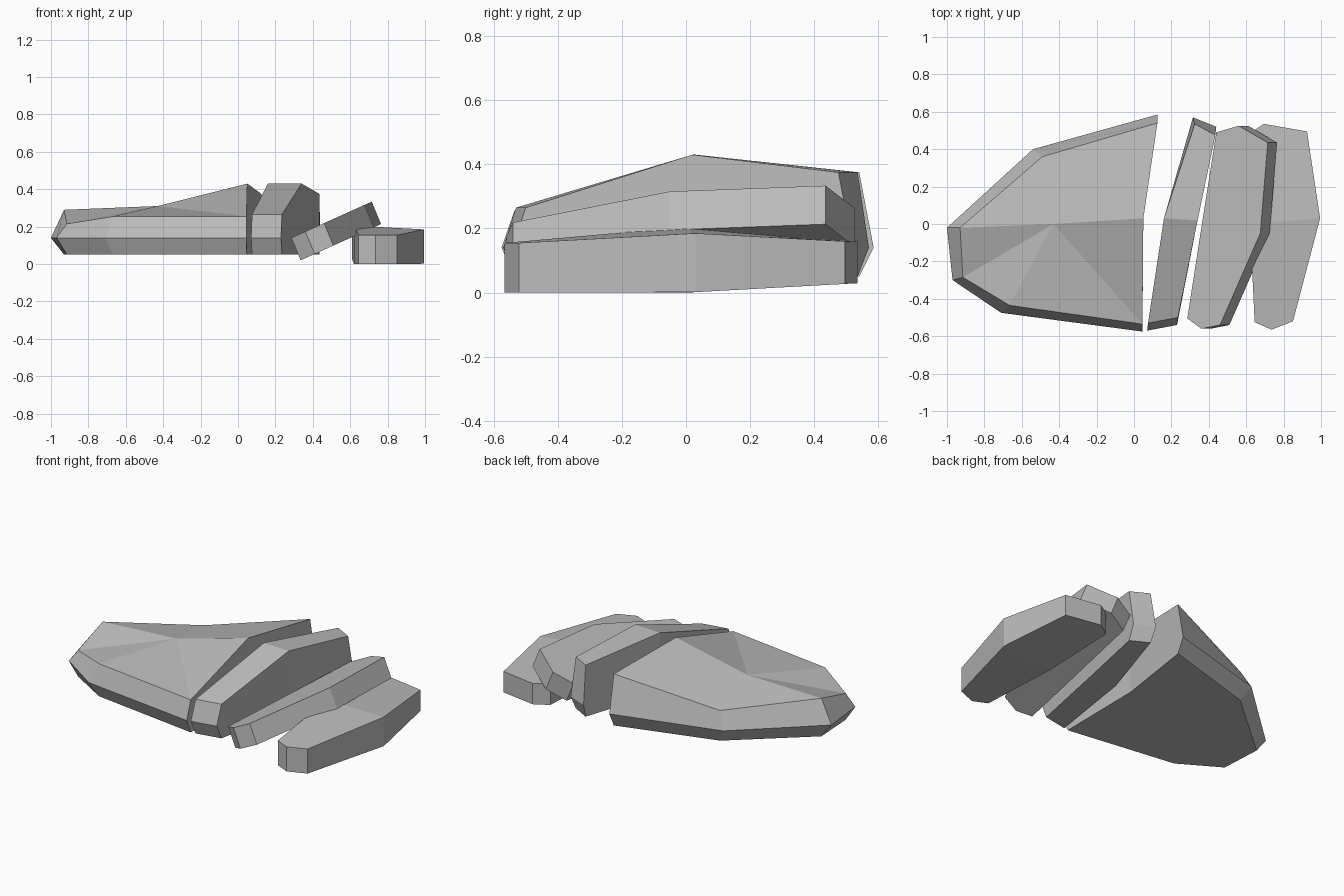
import bpy
import bmesh

default_cube = bpy.data.objects.get("Cube")
if default_cube:
    bpy.data.objects.remove(default_cube, do_unlink=True)

# One flat stone colour
stone = bpy.data.materials.new("stone_grey")
stone.use_nodes = True
stone_colour = (0.5, 0.5, 0.5, 1)
stone.diffuse_color = stone_colour
stone.node_tree.nodes["Principled BSDF"].inputs["Base Color"].default_value = stone_colour


def bridge(bm, lower, upper):
    """Join two matching closed loops with a band of quads."""
    count = len(lower)
    for i in range(count):
        j = (i + 1) % count
        bm.faces.new((lower[i], lower[j], upper[j], upper[i]))


def finish(bm, name):
    """Turn the bmesh into a flat shaded stone object."""
    bmesh.ops.recalc_face_normals(bm, faces=bm.faces)
    mesh = bpy.data.meshes.new(name)
    bm.to_mesh(mesh)
    bm.free()
    mesh.materials.append(stone)
    rock = bpy.data.objects.new(name, mesh)
    bpy.context.collection.objects.link(rock)
    return rock


def make_slice(name, first_side, second_side):
    """Slab between two cut sides. Each side runs front bottom, front middle,
    front top, peak, back top, back middle, back bottom, base middle."""
    bm = bmesh.new()
    loops = [[bm.verts.new(p) for p in side] for side in (first_side, second_side)]
    bridge(bm, *loops)
    # Each cut side bends along the line from peak to base
    for loop in loops:
        bm.faces.new([loop[i] for i in (0, 1, 2, 3, 7)])
        bm.faces.new([loop[i] for i in (7, 3, 4, 5, 6)])
    return finish(bm, name)


# Main boulder: rim at half height, smaller rings above and below
base_z, rim_z = 0.05, 0.14
rim = [(-1, -0.02), (-0.54, 0.4), (0.125, 0.585), (0.05, 0.03),
       (0.045, -0.575), (-0.71, -0.475), (-0.97, -0.3)]
crown = [(-0.93, -0.02, 0.29), (-0.49, 0.36, 0.24), (0.125, 0.54, 0.375),
         (0.05, 0.03, 0.43), (0.045, -0.535, 0.255),
         (-0.665, -0.435, 0.255), (-0.915, -0.285, 0.215)]
bm = bmesh.new()
bottom_ring = [bm.verts.new((x, y, base_z)) for x, y, z in crown]
middle_ring = [bm.verts.new((x, y, rim_z)) for x, y in rim]
top_ring = [bm.verts.new(p) for p in crown]
bridge(bm, bottom_ring, middle_ring)
bridge(bm, middle_ring, top_ring)
bm.faces.new(bottom_ring)
summit = bm.verts.new((-0.43, 0, 0.31))
for i, corner in enumerate(top_ring):
    bm.faces.new((summit, corner, top_ring[(i + 1) % len(top_ring)]))
finish(bm, "main_boulder")

# Standing slice: left and right cut outlines share the same heights
heights = [base_z, rim_z, 0.265, 0.43, 0.375, rim_z, base_z, base_z]
left_cut = [(0.075, -0.53), (0.07, -0.57), (0.075, -0.53), (0.16, 0.03),
            (0.325, 0.535), (0.315, 0.57), (0.325, 0.535), (0.16, 0.03)]
right_cut = [(0.235, -0.5), (0.23, -0.54), (0.235, -0.5), (0.34, 0.02),
             (0.435, 0.475), (0.44, 0.52), (0.435, 0.475), (0.34, 0.02)]
make_slice("standing_slice", *[
    [(x, y, z) for (x, y), z in zip(cut, heights)] for cut in (left_cut, right_cut)])

# Leaning slice: outline on a sloping plane, thickened square to the slope
outline = [(0.285, -0.505), (0.36, -0.56), (0.46, -0.54), (0.675, -0.05),
           (0.715, 0.435), (0.56, 0.525), (0.44, 0.49), (0.36, -0.02)]
slope = 0.45
upper_side = [(x, y, 0.14 + slope * (x - outline[0][0])) for x, y in outline]
lower_side = [(x + 0.05, y, z - 0.12) for x, y, z in upper_side]
make_slice("leaning_slice", upper_side, lower_side)

# Fallen slice: lies almost flat, with a slight bend across the middle
outline = [(0.645, -0.525), (0.735, -0.565), (0.85, -0.52), (0.995, 0.03),
           (0.925, 0.495), (0.695, 0.535), (0.61, 0.48), (0.62, 0)]
top_z = [0.155, 0.155, 0.155, 0.185, 0.16, 0.16, 0.16, 0.205]
upper_side = [(x, y, z) for (x, y), z in zip(outline, top_z)]
lower_side = [(x, y, max(0, 0.055 * y)) for x, y in outline]
make_slice("fallen_slice", upper_side, lower_side)
